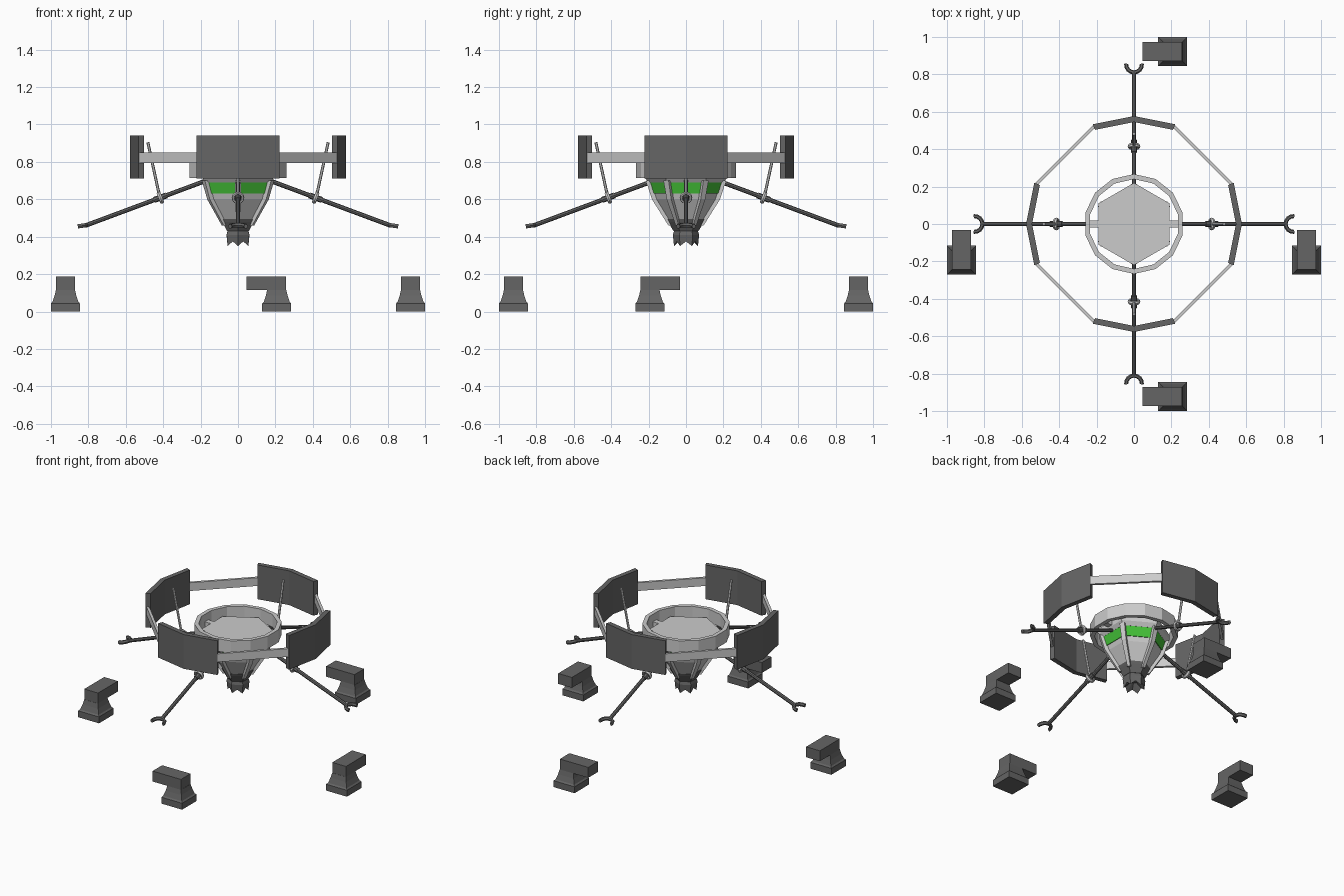
import bpy, bmesh
from math import sin, cos, pi, radians
from mathutils import Vector, Matrix

if "Cube" in bpy.data.objects:
    bpy.data.objects.remove(bpy.data.objects["Cube"])


def material(name, col):
    m = bpy.data.materials.new(name)
    m.diffuse_color = (*col, 1)
    m.use_nodes = True
    m.node_tree.nodes["Principled BSDF"].inputs["Base Color"].default_value = m.diffuse_color
    return m


DARK = material("dark_grey", (0.13, 0.13, 0.13))
GREEN = material("green", (0.06, 0.55, 0.04))


def loft(name, rings, mat=None, closed=False, M=Matrix()):
    """Skin a list of point rings; ends are capped, or joined when closed."""
    bm = bmesh.new()
    vs = [[bm.verts.new(M @ Vector(p)) for p in r] for r in rings]
    n = len(vs[0])
    pairs = list(zip(vs, vs[1:])) + ([(vs[-1], vs[0])] if closed else [])
    for a, b in pairs:
        for i in range(n):
            j = (i + 1) % n
            bm.faces.new((a[i], a[j], b[j], b[i]))
    if not closed:
        bm.faces.new(vs[0])
        bm.faces.new(vs[-1])
    bmesh.ops.recalc_face_normals(bm, faces=bm.faces)
    me = bpy.data.meshes.new(name)
    bm.to_mesh(me)
    bm.free()
    ob = bpy.data.objects.new(name, me)
    bpy.context.collection.objects.link(ob)
    if mat:
        me.materials.append(mat)
    return ob


def poly(r, z, n, start=pi / 2):
    return [(r * cos(start + 2 * pi * i / n), r * sin(start + 2 * pi * i / n), z) for i in range(n)]


def rect(x0, x1, y0, y1, z):
    return [(x0, y0, z), (x1, y0, z), (x1, y1, z), (x0, y1, z)]


def prism(name, pts, z0, z1, mat=None, M=Matrix()):
    return loft(name, [[(x, y, z) for x, y in pts] for z in (z0, z1)], mat, M=M)


def rod(name, a, b, r, mat=None, M=Matrix(), n=8, r2=None):
    a, b = Vector(a), Vector(b)
    q = (b - a).to_track_quat('Z', 'Y')
    return loft(name, [[p + q @ Vector(c) for c in poly(rr, 0, n)]
                       for p, rr in ((a, r), (b, r2 or r))], mat, M=M)


# hexagonal pod: cap, shell, green window band, dark tip
loft("pod_cap", [poly(.2, .69, 6), poly(.22, .715, 6), poly(.22, .75, 6)])
POD = [(.69, .195), (.63, .175), (.60, .165), (.48, .09), (.43, .062)]
loft("pod_shell", [poly(r, z, 6) for z, r in POD])
loft("window_band", [poly(r, z, 6) for z, r in ((.69, .199), (.63, .18))], GREEN)
loft("pod_lower_collar", [poly(r, z, 6) for z, r in ((.495, .104), (.48, .097), (.43, .067))], DARK)

# ribs along the pod edges
for k in range(6):
    M = Matrix.Rotation(radians(30 + 60 * k), 4, 'Z')
    loft("pod_rib", [[(r - .015, -w, z), (r + .014, -w, z), (r + .014, w, z), (r - .015, w, z)]
                     for z, r, w in ((.70, .2, .016), (.60, .168, .014), (.46, .08, .01))], M=M)

# notched nose under the pod
def nose_ring(r, z, notch=0):
    return [(x * (1 if i % 2 == 0 else .88), y * (1 if i % 2 == 0 else .88), z + notch * (i % 2))
            for i, (x, y, z) in enumerate(poly(r, z, 12))]

loft("nose", [nose_ring(.055, .46), nose_ring(.07, .41), nose_ring(.064, .35, .025),
              nose_ring(.02, .40)], DARK)

# inner ring around the pod
loft("inner_ring", [poly(r, z, 14) for r, z in ((.267, .715), (.267, .80), (.24, .80), (.24, .715))],
     closed=True)
for s in (-1, 1):
    loft("ring_tab", [rect(s * .18, s * .25, -.018, .018, z) for z in (.72, .75)])

# four identical quarters: outer panel, band, leg, joint, claw
R, RI = .577, .545
c, s = cos(pi / 8), sin(pi / 8)
for k in range(4):
    M = Matrix.Rotation(k * pi / 2, 4, 'Z')
    prism("outer_panel", [(R * c, -R * s), (R, 0), (R * c, R * s),
                          (RI * c, RI * s), (RI, 0), (RI * c, -RI * s)], .71, .94, DARK, M)
    a, b, t = .523, .212, .006
    prism("panel_link", [(a - t, b - t), (a + t, b + t), (b + t, a + t), (b - t, a - t)],
          .795, .85, None, M)

    # leg with a collar, sleeve and stay
    top, end = Vector((.17, 0, .70)), Vector((.815, 0, .46))
    d = (end - top).normalized()
    up = Vector((-d.z, 0, d.x))
    side = Vector((0, 1, 0))
    rod("leg", top, end, .012, DARK, M)
    j = top + d * ((.415 - top.x) / d.x)
    rod("leg_sleeve", j - d * .035, j + d * .035, .016, DARK, M)
    collar = []
    for i in range(12):
        t = 2 * pi * i / 12
        o = up * cos(t) + side * sin(t)
        collar.append([j + o * (.026 + .008 * cos(u)) + d * .012 * sin(u)
                       for u in (2 * pi * v / 6 for v in range(6))])
    loft("leg_collar", collar, closed=True, M=M)
    rod("leg_stay", j + up * .02, (.482, 0, .905), .008, None, M, 6)

    # C-shaped claw opening outwards
    cd = Vector((cos(.15), 0, -sin(.15)))
    cu = Vector((sin(.15), 0, cos(.15)))
    cc = Vector((.852, 0, .456))
    claw = []
    for i in range(9):
        t = radians(85 + 190 * i / 8)
        o = cd * cos(t) + side * sin(t)
        claw.append([cc + o * (.042 + .011 * cos(u)) + cu * .013 * sin(u)
                     for u in (2 * pi * v / 6 for v in range(6))])
    loft("leg_claw", claw, DARK, M=M)

# ground feet: flared pedestal with an arm pointing along local +x
for x, y, ang in ((-.9225, -.193, 90), (.9225, -.193, 90), (.207, .9225, 180), (.207, -.9225, 180)):
    M = Matrix.Translation((x, y, 0)) @ Matrix.Rotation(radians(ang), 4, 'Z')
    loft("foot_pedestal", [rect(-h, h, -h, h, z) for h, z in
                           ((.0775, 0), (.0775, .043), (.069, .052), (.058, .085), (.051, .116))], DARK, M=M)
    loft("foot_arm", [rect(-.05, .161, -.051, .051, z) for z in (.116, .186)], DARK, M=M)
